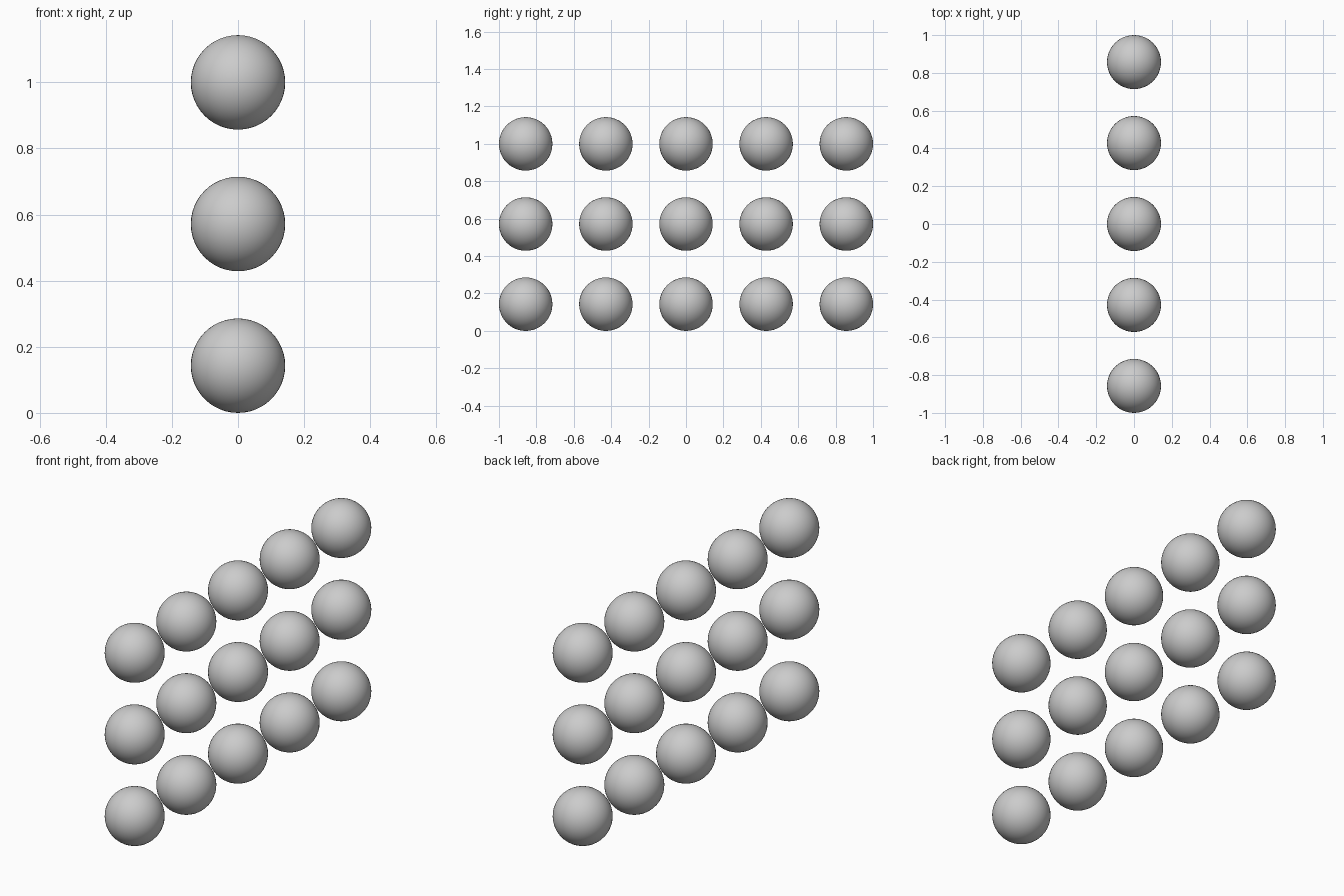
import bpy

cube = bpy.data.objects.get("Cube")
if cube:
    bpy.data.objects.remove(cube, do_unlink=True)

RADIUS = 1 / 7
SPACING = 3 * RADIUS
COLUMNS, ROWS = 5, 3

# One plain grey shared by every ball
grey = bpy.data.materials.new("neutral_grey")
grey.use_nodes = True
colour = (0.6, 0.6, 0.6, 1)
grey.diffuse_color = colour
grey.node_tree.nodes["Principled BSDF"].inputs["Base Color"].default_value = colour

# Master ball, smooth shaded
bpy.ops.mesh.primitive_uv_sphere_add(segments=48, ring_count=24, radius=RADIUS)
master = bpy.context.object
bpy.ops.object.shade_smooth()
master.data.name = "ball"
master.data.materials.append(grey)

# Upright grid of separate balls sharing the master mesh
for row in range(ROWS):
    for col in range(COLUMNS):
        ball = master if row == col == 0 else bpy.data.objects.new("ball", master.data)
        ball.name = f"ball_row_{row + 1}_column_{col + 1}"
        ball.location = (0, (col - (COLUMNS - 1) / 2) * SPACING, RADIUS + row * SPACING)
        if ball is not master:
            bpy.context.collection.objects.link(ball)
